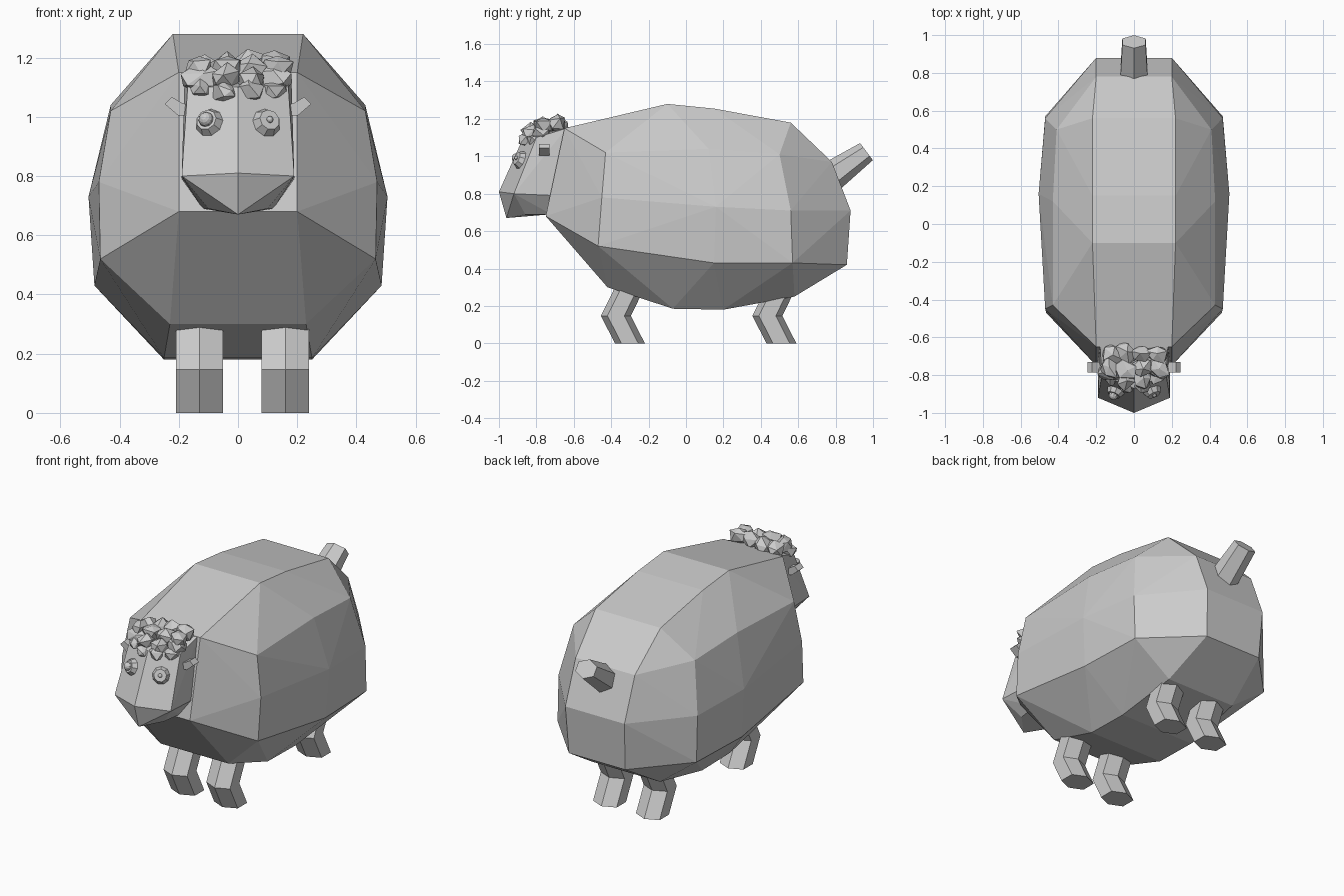
import bpy, bmesh, math, random
from mathutils import Vector, Matrix

if "Cube" in bpy.data.objects:
    bpy.data.objects.remove(bpy.data.objects["Cube"])

random.seed(4)


def finish(name, bm):
    bmesh.ops.recalc_face_normals(bm, faces=bm.faces[:])
    me = bpy.data.meshes.new(name)
    bm.to_mesh(me)
    bm.free()
    ob = bpy.data.objects.new(name, me)
    bpy.context.collection.objects.link(ob)
    return ob


def mirrored_hull(name, half):
    """Faceted convex volume from the points of its right half."""
    bm = bmesh.new()
    for x, y, z in half:
        for s in ((1, -1) if x else (1,)):
            bm.verts.new((x * s, y, z))
    bmesh.ops.convex_hull(bm, input=bm.verts[:])
    for v in [v for v in bm.verts if not v.link_faces]:
        bm.verts.remove(v)
    bmesh.ops.dissolve_limit(bm, angle_limit=math.radians(2),
                             verts=bm.verts[:], edges=bm.edges[:])
    return finish(name, bm)


def loft(name, rings):
    """Closed skin through rings of equal point count."""
    bm = bmesh.new()
    vs = [[bm.verts.new(p) for p in r] for r in rings]
    n = len(vs[0])
    for a, b in zip(vs, vs[1:]):
        for i in range(n):
            j = (i + 1) % n
            bm.faces.new((a[i], a[j], b[j], b[i]))
    bm.faces.new(vs[0])
    bm.faces.new(vs[-1])
    return finish(name, bm)


# Woolly body: cross-sections from neck to rump
mirrored_hull("body", [
    (.20, -.65, 1.15), (.20, -.75, .68),
    (.43, -.43, 1.02), (.47, -.45, .78), (.465, -.47, .52), (.23, -.42, .30),
    (.22, -.10, 1.28), (.22, .15, 1.255), (.43, .12, 1.04), (.505, .16, .73),
    (.485, .15, .43), (.25, -.07, .185), (.25, .20, .18),
    (.22, .56, 1.18), (.41, .50, 1.01), (.47, .56, .71), (.47, .57, .43),
    (.23, .58, .25),
    (.20, .78, .97), (.20, .88, .71), (.19, .86, .42)])

# Head with a centre ridge and tapered chin
mirrored_hull("head", [
    (.18, -.64, 1.15), (.19, -.70, .79), (.12, -.72, .69),
    (0, -.87, 1.10), (.17, -.80, 1.10),
    (0, -1.0, .81), (.19, -.92, .80),
    (0, -.96, .67), (.10, -.86, .69)])

# Legs: six-sided, bent at the knee
HEX = [(0, -.08), (.08, -.045), (.08, .045), (0, .08), (-.08, .045), (-.08, -.045)]
for end, y in (("front", -.30), ("hind", .51)):
    for side, x in (("left", -.13), ("right", .16)):
        loft(f"{end}_{side}_leg",
             [[(x + a, y + dy + b, z) for a, b in HEX]
              for z, dy in ((0, 0), (.147, -.075), (.34, .02))])

# Tail: short six-sided stub tilted upwards
up = Vector((0, -.60, .80))
loft("tail", [[c + Vector((.5 * k * 1.73 * math.sin(t), 0, 0)) * 1.1 + up * (h * math.cos(t))
               for t in (i * math.pi / 3 for i in range(6))]
              for c, k, h in ((Vector((0, .76, .88)), .09, .085),
                              (Vector((0, .965, 1.025)), .075, .057))])

# Ears: small bent flaps
for side, s in (("left", -1), ("right", 1)):
    loft(f"{side}_ear",
         [[(s * (x + dx * k), y, z + dz * k) for y, k in
           ((-.785, -1), (-.73, -1), (-.73, 1), (-.785, 1))]
          for x, z, dx, dz in ((.14, 1.02, 0, .018), (.195, 1.025, -.008, .02),
                               (.235, 1.055, -.012, .012))])

# Eyes: faceted discs with a pupil, lying on the face planes
for side, s, pupil in (("left", -1, .026), ("right", 1, .012)):
    n = Vector((.376 * s, -.85, .38)).normalized()
    c = Vector((.097 * s, -.882, .98))
    rot = n.to_track_quat('Z', 'Y').to_matrix().to_4x4()
    bm = bmesh.new()
    bmesh.ops.create_cone(bm, cap_ends=True, segments=9, radius1=.054, radius2=.036,
                          depth=.035, matrix=Matrix.Translation(c + n * .01) @ rot)
    bmesh.ops.create_uvsphere(bm, u_segments=10, v_segments=8, radius=pupil,
                              matrix=Matrix.Translation(c + n * .028) @ rot)
    finish(f"{side}_eye", bm)

# Curly wool cap: a slab of irregular overlapping tufts
bm = bmesh.new()
for y, z, width, size in ((-.69, 1.165, .12, .053), (-.76, 1.16, .13, .055),
                          (-.82, 1.125, .13, .055), (-.85, 1.085, .125, .045)):
    for i in range(4):
        x = width * (i / 1.5 - 1)
        yy = y + .045 * (abs(x) / .13) ** 2 * (y < -.8)
        m = (Matrix.Translation((x, yy + random.uniform(-.01, .01),
                                 z + random.uniform(-.012, .012)))
             @ Matrix.Rotation(random.uniform(0, 6), 4, 'Z')
             @ Matrix.Diagonal((1.25, .95, .9, 1)))
        new = bmesh.ops.create_icosphere(bm, subdivisions=1, radius=size, matrix=m)["verts"]
        for v in new:
            v.co += Vector([random.uniform(-.01, .01) for _ in range(3)])
finish("wool_cap", bm)
